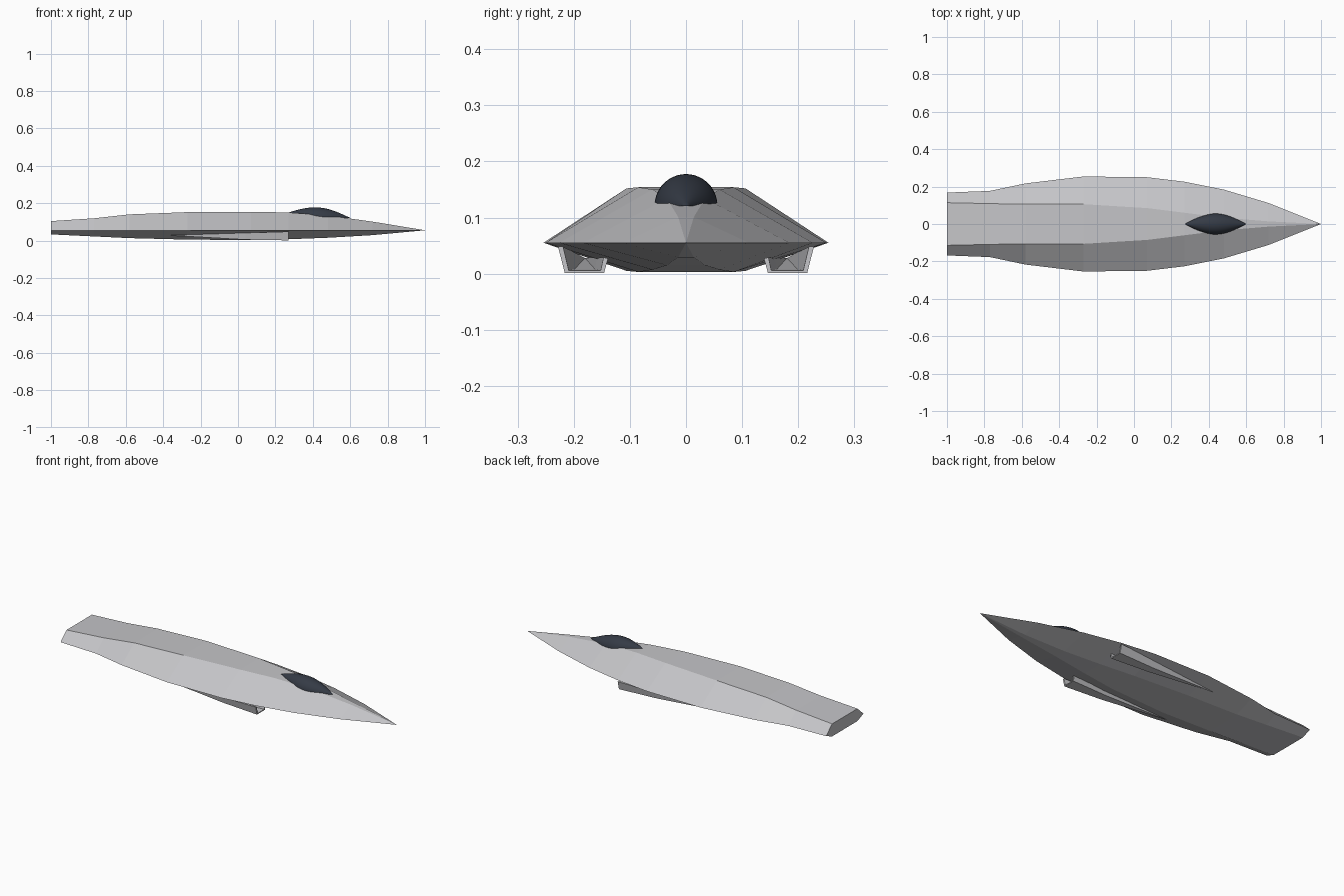
import bpy
import bmesh
from math import sin, cos, pi

cube = bpy.data.objects.get("Cube")
if cube:
    bpy.data.objects.remove(cube)


def material(name, colour, roughness):
    mat = bpy.data.materials.new(name)
    mat.use_nodes = True
    mat.diffuse_color = (*colour, 1)
    bsdf = mat.node_tree.nodes["Principled BSDF"]
    bsdf.inputs["Base Color"].default_value = (*colour, 1)
    bsdf.inputs["Roughness"].default_value = roughness
    return mat


def loft(name, rings, mat, cap=True):
    """Skin closed rings of equal length; coincident points are merged."""
    bm = bmesh.new()
    loops = [[bm.verts.new(p) for p in ring] for ring in rings]
    n = len(rings[0])
    for a, b in zip(loops, loops[1:]):
        for i in range(n):
            j = (i + 1) % n
            bm.faces.new((a[i], a[j], b[j], b[i]))
    if cap:
        bm.faces.new(loops[0])
        bm.faces.new(loops[-1])
    bmesh.ops.remove_doubles(bm, verts=bm.verts, dist=0.0003)
    bmesh.ops.recalc_face_normals(bm, faces=bm.faces)
    mesh = bpy.data.meshes.new(name)
    bm.to_mesh(mesh)
    bm.free()
    obj = bpy.data.objects.new(name, mesh)
    bpy.context.collection.objects.link(obj)
    mesh.materials.append(mat)
    return obj


hull_grey = material("hull light grey", (0.56, 0.56, 0.58), 0.6)
glass = material("canopy dark blue", (0.035, 0.043, 0.06), 0.4)

# Hull: six-sided sections from tail to nose
WAIST = 0.055
stations = [  # x, waist half width, deck half width, deck z, keel z
    (-1.0, 0.168, 0.114, 0.104, 0.033),
    (-0.77, 0.177, 0.109, 0.119, 0.022),
    (-0.58, 0.217, 0.106, 0.140, 0.013),
    (-0.27, 0.254, 0.106, 0.152, 0.005),
    (0.07, 0.250, 0.085, 0.154, 0.003),
    (0.27, 0.226, 0.060, 0.150, 0.007),
    (0.48, 0.184, 0.034, 0.134, 0.015),
    (0.72, 0.112, 0.014, 0.101, 0.029),
]
rings = [[(x, w, WAIST), (x, t, top), (x, -t, top),
          (x, -w, WAIST), (x, -t, low), (x, t, low)]
         for x, w, t, top, low in stations]
rings.append([(1.0, 0, WAIST)] * 6)
loft("hull", rings, hull_grey, cap=False)
tail = rings[0]
loft("tail_plate", [tail, [(x - 0.0005, y, z) for x, y, z in tail]], hull_grey)

# Canopy: pointed half-round dome on a sagging rim
steps, sides = 24, 20
dome = []
for s in range(steps + 1):
    u = s / steps
    swell = sin(pi * u)
    x = 0.27 + 0.33 * u
    rim = 0.150 - 0.029 * u - 0.014 * swell
    dome.append([(x, 0.056 * swell * cos(pi * k / sides),
                  rim + 0.055 * swell * sin(pi * k / sides))
                 for k in range(sides + 1)])
canopy = loft("canopy", dome, glass, cap=False)
bpy.context.view_layer.objects.active = canopy
canopy.select_set(True)
bpy.ops.object.shade_smooth_by_angle()
canopy.select_set(False)

# Intakes: open U-shaped scoops tapering to a point under each side
APEX = (-0.37, 0.18, 0.028)
mouth = [(0.228, 0.048), (0.216, 0.001), (0.146, 0.001), (0.139, 0.027),
         (0.147, 0.029), (0.152, 0.006), (0.209, 0.006), (0.219, 0.048)]


def scoop_ring(side, x, drop):
    f = (x - APEX[0]) / (0.27 - APEX[0])
    return [(x, side * (APEX[1] + (y - APEX[1]) * f),
             APEX[2] + (z - APEX[2]) * f - (drop if z < 0.01 else 0))
            for y, z in mouth]


for side, label in ((1, "left"), (-1, "right")):
    loft(label + "_intake",
         [scoop_ring(side, 0.27, 0), scoop_ring(side, 0.04, 0.006),
          scoop_ring(side, APEX[0], 0)], hull_grey, cap=False)
    # front lip of the scoop, one quad per wall
    lip = scoop_ring(side, 0.27, 0)
    for i, wall in enumerate(("outer", "floor", "inner")):
        quad = [lip[i], lip[i + 1], lip[6 - i], lip[7 - i]]
        loft(label + "_intake_lip_" + wall,
             [quad, [(x + 0.001, y, z) for x, y, z in quad]], hull_grey)
